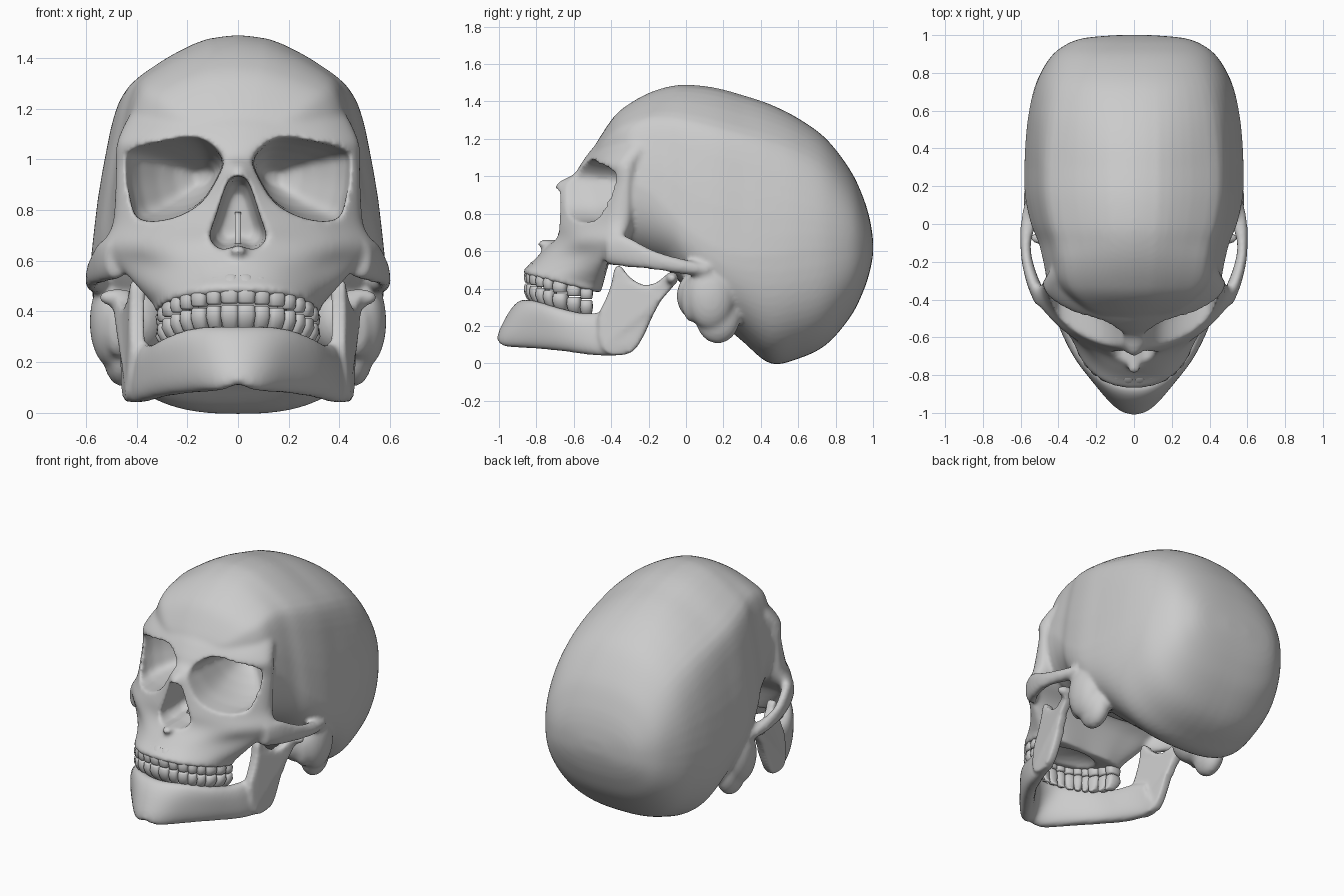
import bpy, bmesh, math
from mathutils import Matrix, Vector

if "Cube" in bpy.data.objects:
    bpy.data.objects.remove(bpy.data.objects["Cube"])


def spline(p, n, closed=False):
    m, out = len(p), []
    for i in range(m if closed else m - 1):
        if closed:
            q = p[i - 1], p[i], p[(i + 1) % m], p[(i + 2) % m]
        else:
            q = p[max(i - 1, 0)], p[i], p[i + 1], p[min(i + 2, m - 1)]
        for k in range(n):
            t = k / n
            out.append(tuple(b + .5 * t * (c - a + t * (2 * a - 5 * b + 4 * c - d + t * (3 * (b - c) + d - a)))
                             for a, b, c, d in zip(*q)))
    if not closed:
        out.append(tuple(p[-1]))
    return out


def oval(n, p):
    f = lambda v: math.copysign(abs(v) ** (2 / p), v)
    return [(f(math.cos(2 * math.pi * i / n)), f(math.sin(2 * math.pi * i / n))) for i in range(n)]


def loft(bm, rings):
    vs = [[bm.verts.new(c) for c in r] for r in rings]
    n = len(vs[0])
    for a, b in zip(vs, vs[1:]):
        for i in range(n):
            bm.faces.new((a[i], a[(i + 1) % n], b[(i + 1) % n], b[i]))
    bm.faces.new(vs[0])
    bm.faces.new(vs[-1])


def ball(bm, loc, size):
    bmesh.ops.create_icosphere(bm, subdivisions=4, radius=1, matrix=Matrix.LocRotScale(Vector(loc), None, Vector(size)))


def plate(bm, profile, x_at, half, side=1):
    loft(bm, [[(side * (x_at(y, z) + d), y, z) for y, z in profile] for d in (-half, half)])


def make(name, bm):
    bmesh.ops.recalc_face_normals(bm, faces=bm.faces[:])
    me = bpy.data.meshes.new(name)
    bm.to_mesh(me)
    bm.free()
    me.shade_smooth()
    ob = bpy.data.objects.new(name, me)
    bpy.context.collection.objects.link(ob)
    return ob


def fuse(ob, voxel, cutter=None, rounds=4):
    def remesh():
        m = ob.modifiers.new("fuse", 'REMESH')
        m.mode, m.voxel_size = 'VOXEL', voxel
    remesh()
    if cutter:
        b = ob.modifiers.new("cut", 'BOOLEAN')
        b.operation, b.solver, b.object = 'DIFFERENCE', 'EXACT', cutter
        remesh()
    s = ob.modifiers.new("smooth", 'SMOOTH')
    s.factor, s.iterations = .5, rounds
    bpy.context.view_layer.update()
    me = bpy.data.meshes.new_from_object(ob.evaluated_get(bpy.context.evaluated_depsgraph_get()))
    ob.modifiers.clear()
    ob.data = me
    me.shade_smooth()


# Braincase: y, top, bottom, half width, height of widest point
bm = bmesh.new()
case = [(-.5, 1.14, .95, .1, 1.05), (-.46, 1.21, .9, .26, 1.04), (-.38, 1.325, .72, .385, 1.0),
        (-.3, 1.39, .58, .455, .96), (-.2, 1.445, .54, .48, .92), (-.1, 1.478, .5, .505, .82),
        (0, 1.49, .4, .545, .72), (.15, 1.475, .25, .577, .62), (.3, 1.435, .12, .58, .58),
        (.45, 1.385, .0, .573, .58), (.6, 1.31, .025, .555, .6), (.75, 1.2, .1, .517, .61),
        (.88, 1.03, .25, .445, .62), (.95, .88, .39, .36, .62), (.985, .76, .5, .26, .62), (1.0, .66, .58, .09, .62)]
# Domed top with a soft corner along the temple, fading to an oval at the back
dome = spline([(1, 0), (.955, .27), (.895, .5), (.845, .65), (.775, .75), (.61, .84), (.435, .915), (.226, .98), (0, 1)], 2)
low = oval(64, 2.6)
high = oval(64, 2.3)
rings = []
for y, top, bot, w, mid in spline(case, 5):
    f = min(1, max(0, (.9 - y) / .6))
    quarter = [(f * a + (1 - f) * c, f * b + (1 - f) * d) for (a, b), (c, d) in zip(dome, high[:17])]
    ring = quarter + [(-a, b) for a, b in quarter[-2::-1]] + low[33:]
    rings.append([(w * c, y, mid + s * (top - mid if s > 0 else mid - bot)) for c, s in ring])
loft(bm, rings)

# Face: z, tilt, front y, three half-outline points, back corner
face = [(1.21, 0, -.43, .2, -.39, .33, -.31, .4, -.24, .33, -.15),
        (1.15, 0, -.5, .2, -.46, .36, -.38, .44, -.28, .38, -.2),
        (1.07, 0, -.56, .19, -.52, .38, -.435, .475, -.33, .40, -.25),
        (1.01, 0, -.6, .1, -.565, .38, -.43, .48, -.33, .41, -.27),
        (.945, 0, -.7, .1, -.62, .38, -.44, .48, -.335, .41, -.28),
        (.76, 0, -.69, .14, -.665, .34, -.545, .485, -.38, .42, -.28),
        (.66, 0, -.72, .16, -.68, .38, -.56, .53, -.37, .38, -.32),
        (.57, 0, -.795, .16, -.75, .33, -.59, .46, -.43, .26, -.4),
        (.5, -.22, -.865, .16, -.83, .29, -.695, .33, -.5, .2, -.45),
        (.47, -.24, -.865, .16, -.83, .29, -.7, .33, -.52, .2, -.46)]
rings = []
for z, k, yf, x1, y1, x2, y2, x3, y3, xb, yb in spline(face, 4):
    half = [(x1, y1), (x2, y2), (x3, y3), (xb, yb)]
    loop = [(0, yf)] + half + [(0, yb)] + [(-x, y) for x, y in reversed(half)]
    rings.append([(x, y, z + k * (y + .85)) for x, y in spline(loop, 6, True)])
loft(bm, rings)
ball(bm, (0, -.75, .64), (.035, .045, .025))

# Cheek arches and the bony lumps behind the ear
arch = [(.47, -.43, .61, .05, .08), (.525, -.33, .6, .038, .085), (.565, -.2, .56, .03, .057),
        (.573, -.1, .535, .028, .046), (.56, 0, .515, .04, .04), (.545, .12, .5, .035, .03)]
for s in (1, -1):
    loft(bm, [[(s * (x + rx * c), y, z + rz * d) for c, d in oval(20, 2.3)] for x, y, z, rx, rz in spline(arch, 5)])
    ball(bm, (s * .5, .13, .36), (.085, .13, .18))
    ball(bm, (s * .46, .17, .25), (.075, .12, .145))
    ball(bm, (s * .47, .03, .34), (.06, .055, .12))
    ball(bm, (s * .4, .08, .36), (.12, .13, .14))
skull = make("skull", bm)

# Openings: eye sockets, nose, palate
bm = bmesh.new()
rim = [(.06, 1.01), (.15, 1.085), (.3, 1.07), (.425, 1.03), (.44, .96), (.425, .85), (.39, .765), (.27, .765),
       (.15, .825), (.08, .93)]
rim = spline(rim, 4, True)
slant = lambda x: -.58 + .545 * (x - .06)
for s in (1, -1):
    rings = [[(s * x, -.98, z) for x, z in rim]]
    for depth, scale, shift in ((0, 1, 0), (.06, .95, .005), (.13, .86, .025), (.22, .68, .06), (.3, .46, .09), (.37, .18, .12)):
        rings.append([(s * (.255 - shift + scale * (x - .255)), slant(.255 + scale * (x - .255)) + depth,
                       .93 + scale * (z - .93)) for x, z in rim])
    loft(bm, rings)
nose = [(0, .935), (.04, .91), (.085, .78), (.11, .69), (.065, .645), (0, .66)]
nose = spline(nose + [(-x, z) for x, z in nose[-2:0:-1]], 4, True)
loft(bm, [[(x * k, y, .76 + (z - .76) * k) for x, z in nose] for y, k in ((-1, 1), (-.62, 1), (-.5, .85), (-.45, .6))])
ball(bm, (0, -.66, .41), (.2, .15, .08))
cutter = make("opening_cutter", bm)
cutter.hide_render = True
fuse(skull, .012, cutter, 8)
bpy.data.objects.remove(cutter)

# Thin wall inside the nose
bm = bmesh.new()
plate(bm, [(-.56, .64), (-.51, .7), (-.48, .78), (-.43, .8), (-.43, .64)], lambda y, z: 0, .012)
make("nasal_septum", bm)

# Lower jaw: bottom edge point, top edge point, thickness
bm = bmesh.new()
jaw = [(0, -.985, .11, 0, -.865, .34, .1), (.07, -.955, .088, .1, -.845, .34, .1), (.17, -.825, .08, .19, -.785, .33, .1),
       (.285, -.66, .065, .27, -.69, .3, .1), (.365, -.51, .045, .325, -.56, .27, .1),
       (.41, -.38, .04, .365, -.45, .27, .08), (.425, -.29, .06, .39, -.36, .25, .06)]
full = [(-a, b, c, -d, e, f, g) for a, b, c, d, e, f, g in jaw[:0:-1]] + jaw
full = spline(full, 5)
mids = [Vector(((a + d) / 2, (b + e) / 2, (c + f) / 2)) for a, b, c, d, e, f, g in full]
rings = []
for i, (a, b, c, d, e, f, g) in enumerate(full):
    t = mids[min(i + 1, len(mids) - 1)] - mids[max(i - 1, 0)]
    out = Vector((t.y, -t.x, 0)).normalized() * g / 2
    up = Vector((d - a, e - b, f - c)) / 2
    rings.append([mids[i] + out * u + up * v for u, v in oval(28, 2.6)])
loft(bm, rings)

# Upright jaw branches with their joints
branch = [(-.47, .24), (-.43, .34), (-.4, .42), (-.38, .51), (-.35, .52), (-.3, .46), (-.23, .42), (-.16, .43),
          (-.1, .475), (-.05, .465), (-.07, .41), (-.13, .34), (-.18, .25), (-.23, .14), (-.29, .06), (-.38, .045),
          (-.45, .08)]
for s in (1, -1):
    plate(bm, spline(branch, 3, True),
          lambda y, z: .395 + .25 * max(0, y + .35) + .15 * max(0, .2 - z), .03, s)
    ball(bm, (s * .475, -.075, .455), (.075, .035, .035))
fuse(make("lower_jaw", bm), .012, None, 8)

# Teeth set along the dental arch
arc = spline([(0, -.87, .43), (.1, -.855, .425), (.2, -.81, .41), (.28, -.72, .385), (.32, -.6, .355),
              (.325, -.48, .33)], 40)
widths = [.075, .062, .068, .062, .062, .085, .08, .07]


def along(dist):
    for p, q in zip(arc, arc[1:]):
        step = math.dist(p[:2], q[:2])
        if dist <= step:
            break
        dist -= step
    return Vector(p), Vector((q[0] - p[0], q[1] - p[1], 0)).normalized()


for name, up in (("upper_teeth", 1), ("lower_teeth", -1)):
    bm = bmesh.new()
    pos = 0
    for n, w in enumerate(widths):
        p, t = along(pos + w / 2)
        pos += w
        out = Vector((t.y, -t.x, 0))
        deep = .032 if n < 3 else .04 if n < 5 else .048
        length = .13 - .002 * n
        for s in (1, -1):
            rings = []
            for h, k, lean in ((.02, .75, 0), (.08, .93, 0), (.35, 1, 0), (.6, .85, .008), (.85, .65, .025), (1, .3, .05)):
                c = p - out * (deep + lean) + Vector((0, 0, up * h * length))
                ring = [c + t * u * w / 2 * k + out * v * deep * k for u, v in oval(16, 2.8)]
                rings.append([(s * v.x, v.y, v.z) for v in ring])
            loft(bm, rings)
    make(name, bm)
